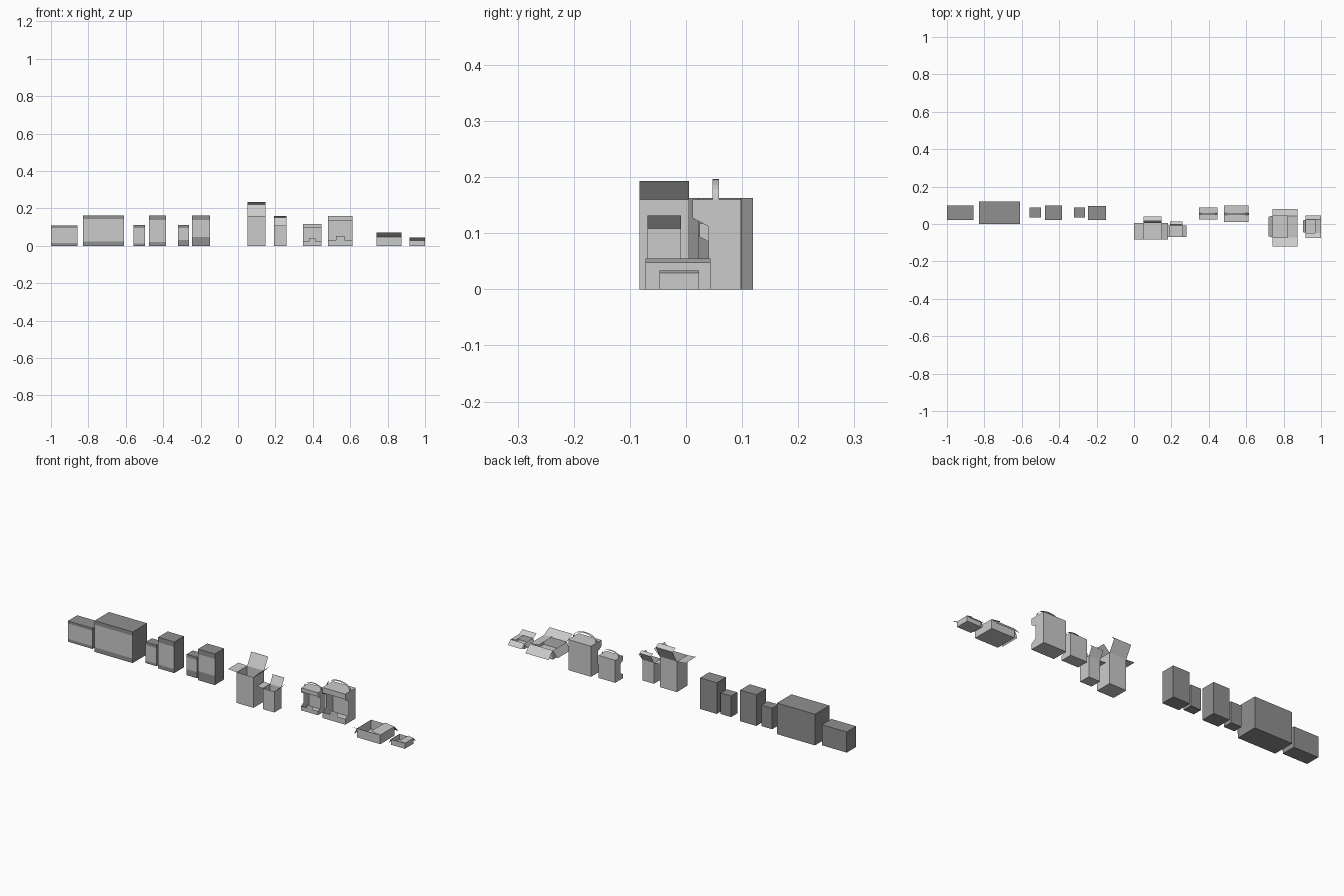
import bpy, math

if "Cube" in bpy.data.objects:
    bpy.data.objects.remove(bpy.data.objects["Cube"])

def mat(name, v):
    m = bpy.data.materials.new(name)
    m.diffuse_color = (v, v, v, 1)
    m.use_nodes = True
    m.node_tree.nodes["Principled BSDF"].inputs["Base Color"].default_value = m.diffuse_color
    return m

dark = mat("dark_card", 0.28)

def mesh(name, verts, faces, m=None):
    me = bpy.data.meshes.new(name)
    me.from_pydata(verts, [], faces)
    me.update()
    ob = bpy.data.objects.new(name, me)
    bpy.context.collection.objects.link(ob)
    if m:
        me.materials.append(m)
    return ob

def sheets(name, polys, place=lambda p: p, m=None):
    """Thin card object made from a list of flat polygons."""
    verts, faces = [], []
    for poly in polys:
        faces.append(list(range(len(verts), len(verts) + len(poly))))
        verts += [place(p) for p in poly]
    return mesh(name, verts, faces, m)

def box_polys(x0, x1, y0, y1, z0, z1, top=True):
    a, b, c, d = (x0, y0), (x1, y0), (x1, y1), (x0, y1)
    polys = [[(*p, z0), (*q, z0), (*q, z1), (*p, z1)]
             for p, q in ((a, b), (b, c), (c, d), (d, a))]
    polys.append([(*p, z0) for p in (d, c, b, a)])
    if top:
        polys.append([(*p, z1) for p in (a, b, c, d)])
    return polys

def placer(s, cx, cy):
    return lambda p: (cx + p[0] * s, cy + p[1] * s, p[2] * s)

# closed cartons with a lighter front panel: x0, x1, y0, y1, height, panel z range
closed = [
    (-1.0, -0.857, 0.021, 0.099, 0.108, 0.015, 0.095),
    (-0.83, -0.61, 0.0, 0.119, 0.163, 0.024, 0.143),
    (-0.56, -0.498, 0.036, 0.087, 0.11, 0.013, 0.095),
    (-0.477, -0.384, 0.021, 0.1, 0.163, 0.021, 0.137),
    (-0.322, -0.262, 0.036, 0.087, 0.11, 0.032, 0.095),
    (-0.246, -0.149, 0.021, 0.097, 0.163, 0.048, 0.137),
]
for i, (x0, x1, y0, y1, h, p0, p1) in enumerate(closed):
    sheets(f"closed_carton_{i}", box_polys(x0, x1, y0, y1, 0, h), m=dark)
    sheets(f"carton_front_panel_{i}",
           [[(x0, y0 - .0004, p0), (x1, y0 - .0004, p0),
             (x1, y0 - .0004, p1), (x0, y0 - .0004, p1)]])

# open cartons with tuck lid and two side flaps
def open_carton(name, s, cx, cy):
    w, d, h = 0.049, 0.044, 0.16
    pl = placer(s, cx, cy)
    sheets(name + "_body", box_polys(-w, w, -d, d, 0, h, top=False), pl)
    lid = [(d, h), (d + .034, .222), (d + .01, .235)]
    sheets(name + "_tuck_lid",
           [[(-w, y0, z0), (w, y0, z0), (w, y1, z1), (-w, y1, z1)]
            for (y0, z0), (y1, z1) in zip(lid, lid[1:])], pl)
    for side, fx, fz in ((-1, .05, .004), (1, .034, .033)):
        sheets(name + "_side_flap",
               [[(side * w, -d, h), (side * w, d, h),
                 (side * (w + fx), d, h + fz), (side * (w + fx), -d, h + fz)]], pl)

open_carton("large_open_carton", 1.0, 0.099, -0.039)
open_carton("small_open_carton", 0.68, 0.225, -0.039)

# carry boxes: open front, C-shaped sides, arched handle
def carry_box(name, s, cx, cy):
    w, d, h = 0.066, 0.043, 0.16
    pl = placer(s, cx, cy)
    side = [(-d, 0), (d, 0), (d, h), (-d, h), (-d, .127),
            (-d + .028, .112), (-d + .028, .045), (-d, .03)]
    polys = [[(x, y, z) for y, z in side] for x in (-w, w)]
    polys += [
        [(-w, d, 0), (w, d, 0), (w, d, h), (-w, d, h)],
        [(-w, -d, 0), (w, -d, 0), (w, d, 0), (-w, d, 0)],
        [(-w, -d, h), (w, -d, h), (w, d, h), (-w, d, h)],
        [(-w, -d, .132), (w, -d, .132), (w, -d, h), (-w, -d, h)],
        [(-w, -d, 0), (w, -d, 0), (w, -d, .03), (.022, -d, .03), (.022, -d, .052),
         (-.022, -d, .052), (-.022, -d, .03), (-w, -d, .03)],
    ]
    sheets(name + "_body", polys, pl)
    arc = [(-w - .001, .141)]
    for k in range(13):
        t = math.pi * (1 - k / 12)
        arc.append(((w + .001) * math.cos(t), h + .037 * math.sin(t)))
    arc.append((w + .001, .141))
    sheets(name + "_handle",
           [[(x0, -.008, z0), (x1, -.008, z1), (x1, .004, z1), (x0, .004, z0)]
            for (x0, z0), (x1, z1) in zip(arc, arc[1:])], pl)

carry_box("small_carry_box", 0.735, 0.397, 0.056)
carry_box("large_carry_box", 1.0, 0.547, 0.055)

# shallow trays with four splayed flaps
def tray(name, s, cx, cy):
    w, d, h = 0.067, 0.058, 0.048
    pl = placer(s, cx, cy)
    sheets(name + "_body", box_polys(-w, w, -d, d, 0, h, top=False), pl)
    sheets(name + "_front_flap", [[(-w, -d, h), (w, -d, h),
                                   (w, -d - .047, .072), (-w, -d - .047, .072)]], pl)
    sheets(name + "_back_flap", [[(-w, d, h), (w, d, h),
                                  (w, d + .035, .011), (-w, d + .035, .011)]], pl)
    sheets(name + "_left_flap", [[(-w, -d, h), (-w, d, h),
                                  (-w - .022, d - .006, .01), (-w - .022, -d + .006, .01)]], pl)
    sheets(name + "_right_flap", [[(w, -d, h), (w, d, h),
                                   (w - .052, d, h + .007), (w - .052, -d, h + .007)]], pl)

tray("large_tray", 1.0, 0.807, -0.014)
tray("small_tray", 0.61, 0.959, -0.012)
